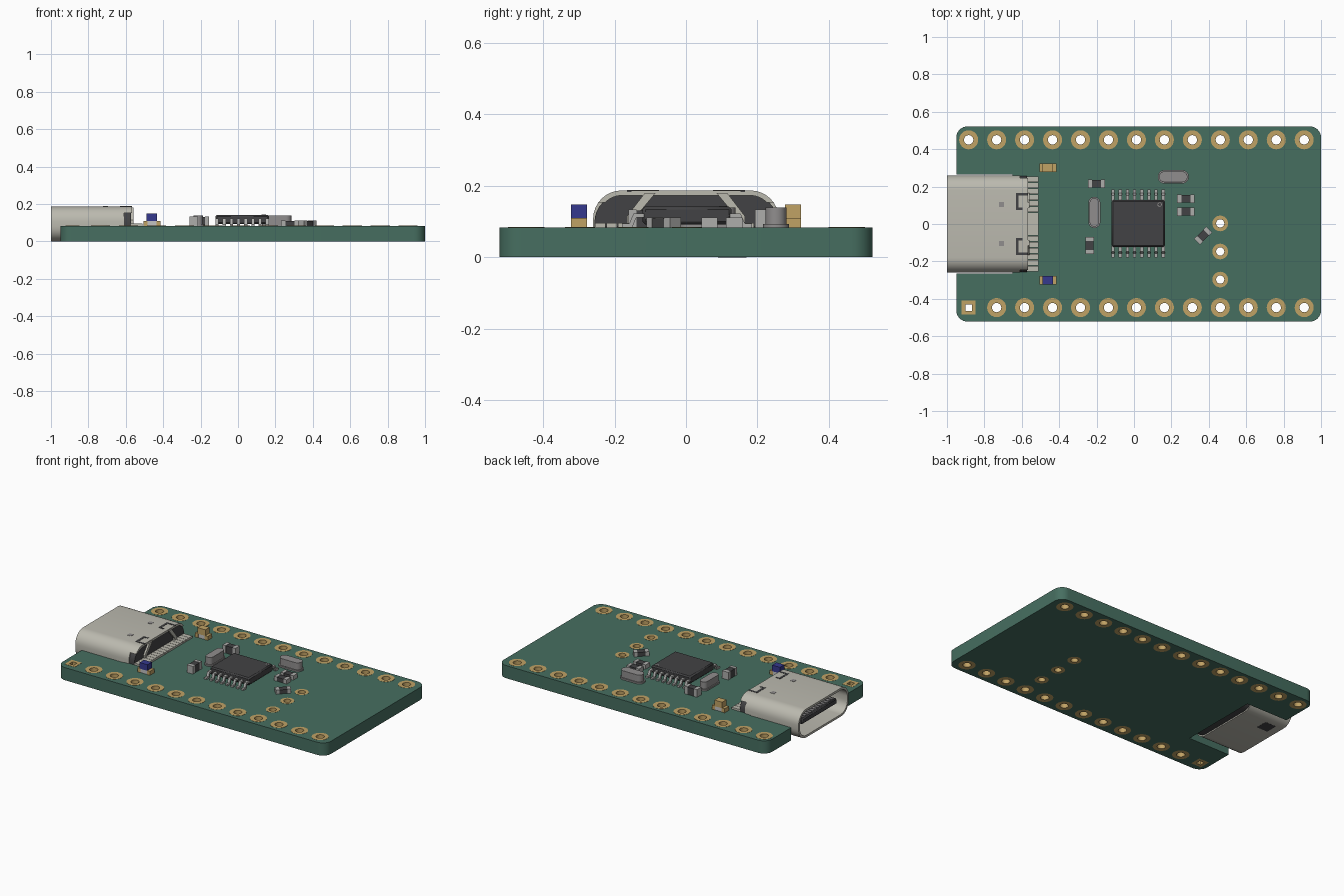
import bpy, bmesh, math
from mathutils import Matrix

cube = bpy.data.objects.get("Cube")
if cube:
    bpy.data.objects.remove(cube, do_unlink=True)


def material(name, rgb):
    m = bpy.data.materials.new(name)
    m.use_nodes = True
    m.diffuse_color = (*rgb, 1)
    m.node_tree.nodes["Principled BSDF"].inputs["Base Color"].default_value = (*rgb, 1)
    return m


GREEN = material("board_green", (0.062, 0.157, 0.118))
GOLD = material("gold_tan", (0.53, 0.36, 0.13))
STEEL = material("warm_steel", (0.50, 0.49, 0.43))
DARK = material("dark_plastic", (0.055, 0.055, 0.058))
GREY = material("can_grey", (0.28, 0.27, 0.27))
TIN = material("tin", (0.42, 0.42, 0.41))
BLUE = material("lens_blue", (0.035, 0.04, 0.27))
WHITE = material("pale_grey", (0.55, 0.55, 0.55))

TOP = 0.083                       # upper face of the board
parts = []


def add(name, mesh, mat):
    mesh.materials.clear()
    mesh.materials.append(mat)
    for p in mesh.polygons:
        p.material_index = 0
    ob = bpy.data.objects.new(name, mesh)
    bpy.context.collection.objects.link(ob)
    parts.append(ob)
    return ob


def bevel(ob, width, segments=1):
    mod = ob.modifiers.new("edge_bevel", "BEVEL")
    mod.width, mod.segments, mod.limit_method = width, segments, "ANGLE"


def box(name, x, y, z, mat, at=(0, 0), turn=0):
    """Box from (min, max) ranges, turned about z and moved to a spot."""
    bm = bmesh.new()
    bmesh.ops.create_cube(bm, size=1)
    for v in bm.verts:
        v.co = [a + (b - a) * (c + 0.5) for c, (a, b) in zip(v.co, (x, y, z))]
    bm.transform(Matrix.Translation((*at, 0)) @ Matrix.Rotation(turn, 4, "Z"))
    mesh = bpy.data.meshes.new(name)
    bm.to_mesh(mesh)
    bm.free()
    return add(name, mesh, mat)


def prism(name, loops, a, b, mat, along_x=False):
    """Filled outline with holes, extruded from a to b along z or x."""
    cu = bpy.data.curves.new(name, "CURVE")
    cu.dimensions, cu.fill_mode, cu.extrude = "2D", "BOTH", (b - a) / 2
    for loop in loops:
        sp = cu.splines.new("POLY")
        sp.points.add(len(loop) - 1)
        for pt, co in zip(sp.points, loop):
            pt.co = (co[0], co[1], 0, 1)
        sp.use_cyclic_u = True
    tmp = bpy.data.objects.new(name + "_outline", cu)
    bpy.context.collection.objects.link(tmp)
    dg = bpy.context.evaluated_depsgraph_get()
    mesh = bpy.data.meshes.new_from_object(tmp.evaluated_get(dg))
    bpy.data.objects.remove(tmp)
    mat4 = Matrix.Translation((0, 0, (a + b) / 2))
    if along_x:
        mat4 = Matrix(((0, 0, 1, 0), (1, 0, 0, 0), (0, 1, 0, 0), (0, 0, 0, 1))) @ mat4
    bm = bmesh.new()
    bm.from_mesh(mesh)
    bm.transform(mat4)
    bmesh.ops.remove_doubles(bm, verts=bm.verts, dist=1e-5)
    bmesh.ops.recalc_face_normals(bm, faces=bm.faces)
    bm.to_mesh(mesh)
    bm.free()
    mesh.name = name
    return add(name, mesh, mat)


def rounded(x0, x1, y0, y1, r, n=8):
    """Rounded rectangle, counter-clockwise from the lower right corner."""
    pts = []
    for k, (cx, cy) in enumerate(((x1 - r, y0 + r), (x1 - r, y1 - r), (x0 + r, y1 - r), (x0 + r, y0 + r))):
        for i in range(n + 1):
            t = math.pi / 2 * (k - 1 + i / n)
            pts.append((cx + r * math.cos(t), cy + r * math.sin(t)))
    return pts


def circle(x, y, r, n=24):
    return [(x + r * math.cos(math.tau * i / n), y + r * math.sin(math.tau * i / n)) for i in range(n)]


def square(x, y, h):
    return [(x - h, y - h), (x + h, y - h), (x + h, y + h), (x - h, y + h)]


# Plated holes: two long rows, one square pad, three inner pads
pads = []
for i in range(13):
    x = -0.884 + 0.1495 * i
    for y in (0.45, -0.447):
        if i == 0 and y < 0:
            pads.append((square(x, y, 0.037), square(x, y, 0.017)))
        else:
            pads.append((circle(x, y, 0.051), circle(x, y, 0.025)))
for y in (0.003, -0.147, -0.297):
    pads.append((circle(0.461, y, 0.042), circle(0.461, y, 0.022)))
for outer, hole in pads:
    prism("plated_pad", [outer, hole], 0, TOP + 0.001, GOLD)

# Board with connector notch and holes
outline = rounded(-0.95, 1.0, -0.522, 0.522, 0.06)
outline[27:27] = [(-0.95, 0.265), (-0.65, 0.265), (-0.65, -0.265), (-0.95, -0.265)]
prism("circuit_board", [outline] + [p[0] for p in pads], 0, TOP, GREEN)

# Connector shell: full sleeve, then arches cut back towards the rear
outer = rounded(-0.26, 0.26, 0.0, 0.187, 0.08)
inner = rounded(-0.246, 0.246, 0.014, 0.173, 0.067)
prism("connector_sleeve", [outer, inner], -1.0, -0.70, STEEL, True)


def arch(z):
    return [p for p in outer if p[1] >= z] + [p for p in inner if p[1] >= z][::-1]


prism("connector_rear_arch", [arch(0.0795)], -0.70, -0.61, STEEL, True)
prism("connector_rear_hood", [arch(0.145)], -0.61, -0.567, STEEL, True)

# Connector insides
core = rounded(-0.25, 0.25, 0.008, 0.176, 0.07)
prism("connector_core", [core], -0.76, -0.652, DARK, True)
back = [p for p in rounded(-0.256, 0.256, 0.01, 0.174, 0.075) if p[1] >= 0.083]
back += [(-0.256, 0.084), (0.256, 0.084)]
prism("connector_back", [back], -0.652, -0.572, DARK, True)
bevel(box("connector_tongue", (-0.97, -0.75), (-0.18, 0.18), (0.075, 0.112), DARK), 0.006)
for i in range(12):
    y = -0.154 + 0.028 * i
    box("tongue_contact", (-0.955, -0.77), (y - 0.007, y + 0.007), (0.073, 0.114), GREY)

# Shell details: slots, dimples, rear straps, lower window
for s in (1, -1):
    for name, x, y in (("slot_long", (-0.632, -0.617), (0.075, 0.165)),
                       ("slot_outer_arm", (-0.632, -0.566), (0.152, 0.165)),
                       ("slot_inner_arm", (-0.632, -0.595), (0.075, 0.087)),
                       ("shell_dimple", (-0.722, -0.694), (0.09, 0.118))):
        dark = GREY if name == "shell_dimple" else DARK
        box(name, x, sorted((s * y[0], s * y[1])), (0.182, 0.1885), dark)
    strap = [(s * 0.085, 0.18), (s * 0.115, 0.18), (s * 0.165, 0.115), (s * 0.165, 0.084),
             (s * 0.145, 0.084), (s * 0.145, 0.108)]
    prism("rear_strap", [strap], -0.573, -0.56, STEEL, True)
box("shell_lower_window", (-0.95, -0.87), (0.09, 0.17), (-0.0005, 0.004), DARK)

# Solder tails behind the connector
for i in range(16):
    y = -0.24 + 0.032 * i
    box("solder_tail", (-0.572, -0.51), (y - 0.0148, y + 0.0148), (TOP, 0.096), STEEL)

# Main chip with gull-wing pins
bevel(box("chip_body", (-0.12, 0.165), (-0.122, 0.128), (0.092, 0.142), DARK), 0.008)
prism("chip_marker", [circle(0.137, 0.104, 0.012), circle(0.137, 0.104, 0.008)], 0.141, 0.1428, GREY)
wing = [(0.12, 0.122), (0.15, 0.122), (0.162, 0.094), (0.182, 0.094), (0.182, 0.083),
        (0.154, 0.083), (0.142, 0.111), (0.12, 0.111)]
for i in range(8):
    x = 0.0225 + (i - 3.5) * 0.0383
    for s in (1, -1):
        prism("chip_pin", [[(0.003 + s * y, z) for y, z in wing]], x - 0.0085, x + 0.0085, TIN, True)

# Two crystal cans
for cx, cy, hx, hy in ((-0.212, 0.062, 0.032, 0.083), (0.21, 0.252, 0.083, 0.036)):
    r = min(hx, hy)
    prism("crystal_flange", [rounded(cx - hx, cx + hx, cy - hy, cy + hy, r * 0.99)], TOP, 0.093, GREY)
    can = prism("crystal_can", [rounded(cx - hx + 0.007, cx + hx - 0.007, cy - hy + 0.007, cy + hy - 0.007,
                                        (r - 0.007) * 0.99)], 0.093, 0.139, GREY)
    bevel(can, 0.006, 2)


def chip_part(name, at, turn, height, body, ends):
    """Small two-terminal part with wrapped end caps."""
    box(name + "_body", (-0.026, 0.026), (-0.021, 0.021), (TOP, TOP + height - 0.002), body, at, turn)
    for x in ((-0.046, -0.024), (0.024, 0.046)):
        box(name + "_end", x, (-0.0225, 0.0225), (TOP, TOP + height), ends, at, turn)


# Capacitors and resistors
chip_part("capacitor", (-0.2, 0.215), 0, 0.05, DARK, TIN)
chip_part("capacitor", (-0.237, -0.115), math.pi / 2, 0.05, DARK, TIN)
chip_part("resistor", (0.277, 0.135), 0, 0.028, DARK, TIN)
chip_part("resistor", (0.277, 0.066), 0, 0.028, DARK, TIN)
chip_part("resistor", (0.37, -0.062), math.pi / 4, 0.028, DARK, TIN)

# Two indicator lamps
for y, lens in ((0.3, GOLD), (-0.3, BLUE)):
    chip_part("lamp", (-0.46, y), 0, 0.027, WHITE, GOLD)
    box("lamp_lens", (-0.028, 0.028), (-0.0225, 0.0225), (TOP + 0.025, 0.148), lens, (-0.46, y))

# Smooth the curved sides, keep edges sharp
bpy.ops.object.select_all(action="DESELECT")
for ob in parts:
    ob.select_set(True)
bpy.context.view_layer.objects.active = parts[0]
bpy.ops.object.shade_smooth_by_angle(angle=math.radians(30))
